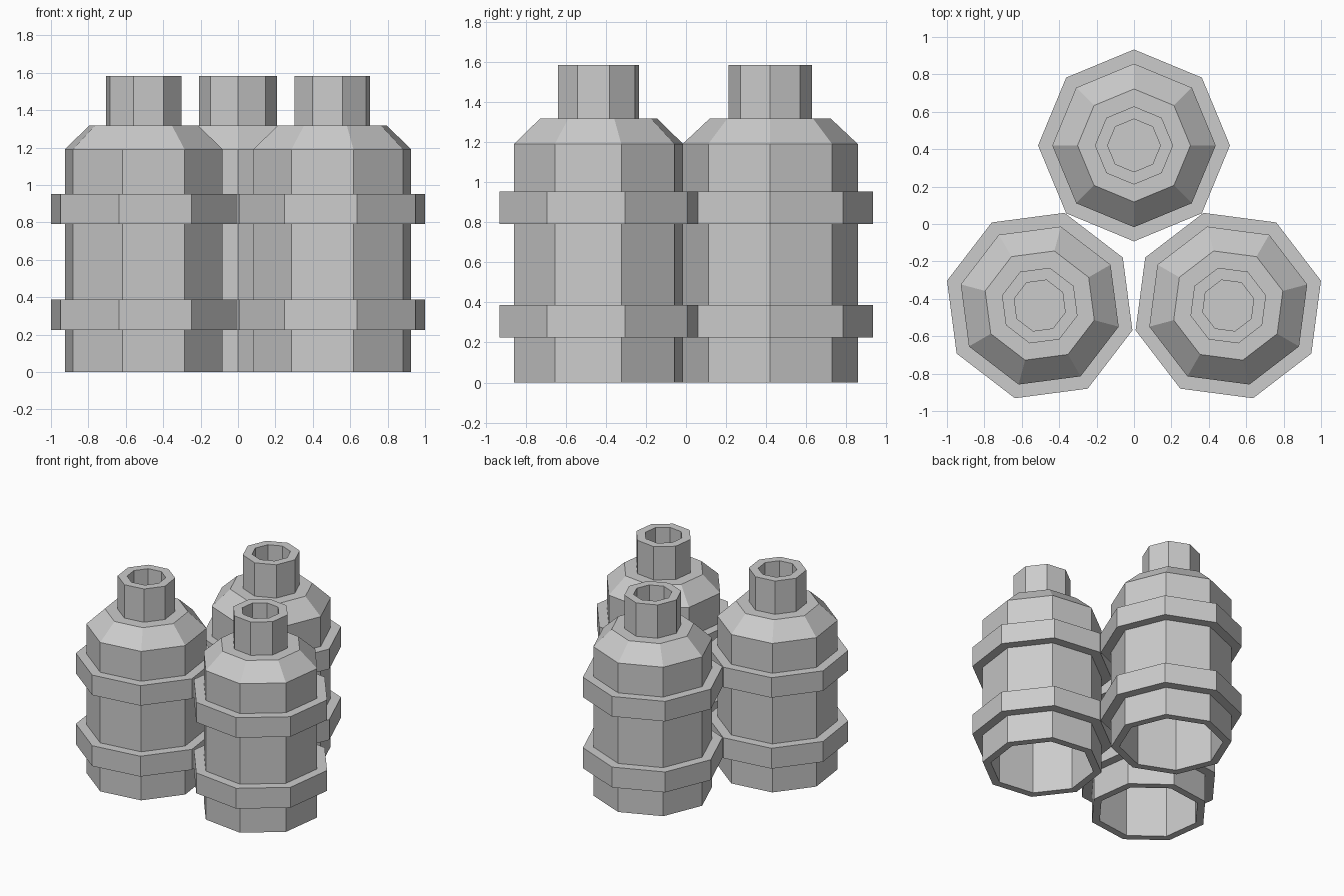
import bpy, bmesh, math

if "Cube" in bpy.data.objects:
    bpy.data.objects.remove(bpy.data.objects["Cube"])

SIDES = 8

grey = bpy.data.materials.new("plain grey")
grey.diffuse_color = (0.6, 0.6, 0.6, 1)
grey.use_nodes = True
grey.node_tree.nodes["Principled BSDF"].inputs["Base Color"].default_value = grey.diffuse_color


def lathe(name, profile, centre, turn, closed=False):
    """Revolve (radius, height) points into a flat-sided eight-sided part."""
    bm = bmesh.new()
    rings = []
    for r, z in profile:
        if r == 0:
            rings.append([bm.verts.new((0, 0, z))] * SIDES)
        else:
            angles = [2 * math.pi * i / SIDES for i in range(SIDES)]
            rings.append([bm.verts.new((r * math.cos(a), r * math.sin(a), z)) for a in angles])
    pairs = list(zip(rings, rings[1:]))
    if closed:
        pairs.append((rings[-1], rings[0]))
    for low, high in pairs:
        for i in range(SIDES):
            j = (i + 1) % SIDES
            corners = list(dict.fromkeys((low[i], low[j], high[j], high[i])))
            bm.faces.new(corners)
    # merge the triangle fans on the axis into single flat faces
    axis = [v for v in bm.verts if v.co.xy.length < 1e-6]
    bmesh.ops.dissolve_verts(bm, verts=axis)
    bmesh.ops.recalc_face_normals(bm, faces=bm.faces)
    mesh = bpy.data.meshes.new(name)
    bm.to_mesh(mesh)
    bm.free()
    mesh.materials.append(grey)
    obj = bpy.data.objects.new(name, mesh)
    obj.location = (centre[0], centre[1], 0)
    obj.rotation_euler.z = math.radians(turn)
    bpy.context.collection.objects.link(obj)
    return obj


# Hollow body open underneath, sloped shoulder, neck with a recessed mouth
body = [(0, 1.26), (0.26, 1.26), (0.377, 1.15), (0.377, 0), (0.437, 0),
        (0.437, 1.19), (0.302, 1.317), (0.209, 1.317), (0.209, 1.583),
        (0.141, 1.583), (0.141, 1.317), (0, 1.317)]


def band(z0, z1):
    return [(0.43, z0), (0.513, z0), (0.513, z1), (0.43, z1)]


# Three bottles in a triangle, each turned a third of a circle
bottles = {"back": ((0, 0.42), 0),
           "left": ((-0.504, -0.436), 120),
           "right": ((0.504, -0.436), 240)}
for side, (centre, turn) in bottles.items():
    lathe(side + "_bottle", body, centre, turn)
    lathe(side + "_lower_band", band(0.225, 0.388), centre, turn, True)
    lathe(side + "_upper_band", band(0.792, 0.952), centre, turn, True)
